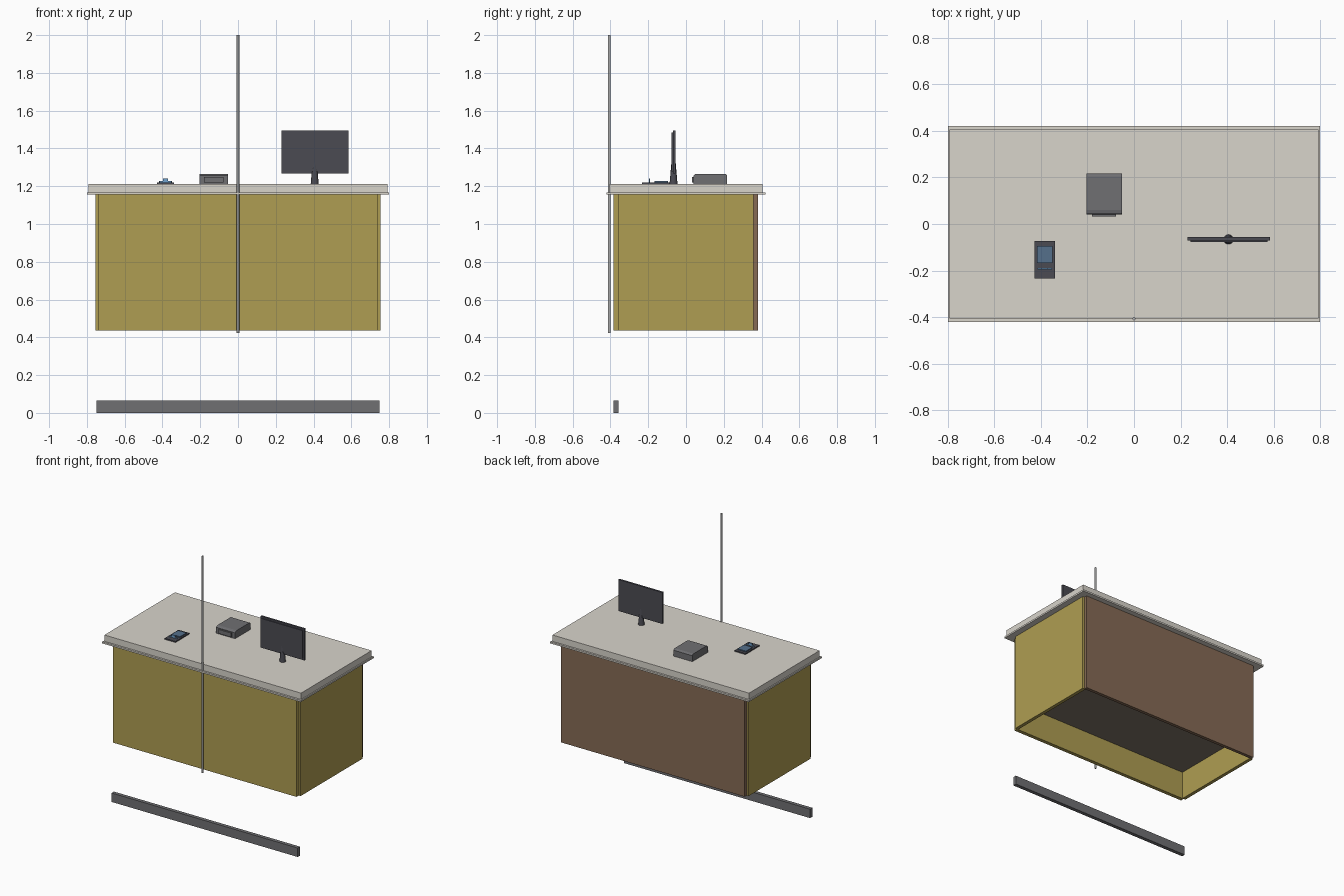
import bpy, bmesh, math

if "Cube" in bpy.data.objects:
    bpy.data.objects.remove(bpy.data.objects["Cube"])


def material(name, rgb):
    m = bpy.data.materials.new(name)
    m.diffuse_color = (*rgb, 1)
    m.use_nodes = True
    m.node_tree.nodes["Principled BSDF"].inputs["Base Color"].default_value = m.diffuse_color
    return m


YELLOW = material("yellow_laminate", (0.43, 0.34, 0.085))
BROWN = material("brown_wood", (0.24, 0.145, 0.09))
TAUPE = material("taupe_board", (0.22, 0.18, 0.14))
STONE = material("pale_stone", (0.69, 0.66, 0.60))
DARK = material("dark_plastic", (0.07, 0.07, 0.085))
GREY = material("grey_plastic", (0.16, 0.16, 0.17))
BLUE = material("blue_screen", (0.09, 0.16, 0.26))
LIGHT_BLUE = material("light_blue", (0.16, 0.36, 0.62))
METAL = material("metal", (0.45, 0.45, 0.45))


def finish(name, bm, mat):
    bmesh.ops.recalc_face_normals(bm, faces=bm.faces)
    mesh = bpy.data.meshes.new(name)
    bm.to_mesh(mesh)
    bm.free()
    mesh.materials.append(mat)
    ob = bpy.data.objects.new(name, mesh)
    bpy.context.collection.objects.link(ob)
    return ob


def box(name, x, y, z, mat):
    """Box from (min, max) pairs on each axis."""
    bm = bmesh.new()
    bmesh.ops.create_cube(bm, size=1)
    for v in bm.verts:
        for i, (a, b) in enumerate((x, y, z)):
            v.co[i] = a if v.co[i] < 0 else b
    return finish(name, bm, mat)


def cone(name, x, y, z, r1, r2, sides, mat):
    bm = bmesh.new()
    bmesh.ops.create_cone(bm, cap_ends=True, segments=sides,
                          radius1=r1, radius2=r2, depth=z[1] - z[0])
    bmesh.ops.translate(bm, verts=bm.verts, vec=(x, y, (z[0] + z[1]) / 2))
    for f in bm.faces:
        f.smooth = len(f.verts) == 4
    return finish(name, bm, mat)


def prism(name, x, profile, mat):
    """Extrude a y-z profile along x."""
    bm = bmesh.new()
    face = bm.faces.new([bm.verts.new((x[0], y, z)) for y, z in profile])
    ext = bmesh.ops.extrude_face_region(bm, geom=[face])
    verts = [g for g in ext["geom"] if isinstance(g, bmesh.types.BMVert)]
    bmesh.ops.translate(bm, verts=verts, vec=(x[1] - x[0], 0, 0))
    return finish(name, bm, mat)


# Counter carcass: four panels with notched corners, open underneath
BODY = (0.435, 1.156)
box("front_panel", (-0.74, 0.74), (-0.384, -0.357), BODY, YELLOW)
box("back_panel", (-0.74, 0.74), (0.357, 0.381), BODY, BROWN)
for side, s in (("left", -1), ("right", 1)):
    box(side + "_panel", tuple(sorted((s * 0.73, s * 0.755))),
        (-0.357, 0.357), BODY, YELLOW)
box("inner_shelf", (-0.73, 0.73), (-0.357, 0.357), (0.64, 0.66), TAUPE)

# Floor plinth
box("plinth", (-0.75, 0.75), (-0.384, -0.357), (0, 0.065), GREY)

# Two-step worktop
box("worktop_edge", (-0.80, 0.80), (-0.42, 0.42), (1.155, 1.167), STONE)
box("worktop", (-0.792, 0.792), (-0.406, 0.406), (1.167, 1.213), STONE)

# Thin pole on the front
cone("pole", 0, -0.407, (0.423, 2.0), 0.007, 0.007, 12, METAL)

# Monitor on a tapered stand
box("monitor_body", (0.23, 0.585), (-0.07, -0.056), (1.267, 1.496), DARK)
box("monitor_screen", (0.242, 0.573), (-0.077, -0.07), (1.279, 1.484), DARK)
cone("monitor_stand", 0.406, -0.066, (1.213, 1.328), 0.021, 0.011, 12, DARK)

# Printer with a softened lid and a paper lip
prism("printer", (-0.204, -0.052),
      [(0.04, 1.165), (0.04, 1.256), (0.047, 1.263), (0.06, 1.266),
       (0.205, 1.266), (0.213, 1.263), (0.218, 1.256), (0.218, 1.165)], GREY)
box("printer_lip", (-0.18, -0.078), (0.032, 0.042), (1.22, 1.25), GREY)

# Card terminal with a screen and small upright marker
box("terminal_body", (-0.428, -0.34), (-0.234, -0.073), (1.213, 1.221), DARK)
box("terminal_screen", (-0.417, -0.35), (-0.168, -0.094), (1.221, 1.228), BLUE)
box("terminal_marker_base", (-0.415, -0.353), (-0.196, -0.19), (1.221, 1.228), LIGHT_BLUE)
box("terminal_marker", (-0.397, -0.371), (-0.196, -0.19), (1.228, 1.24), LIGHT_BLUE)
